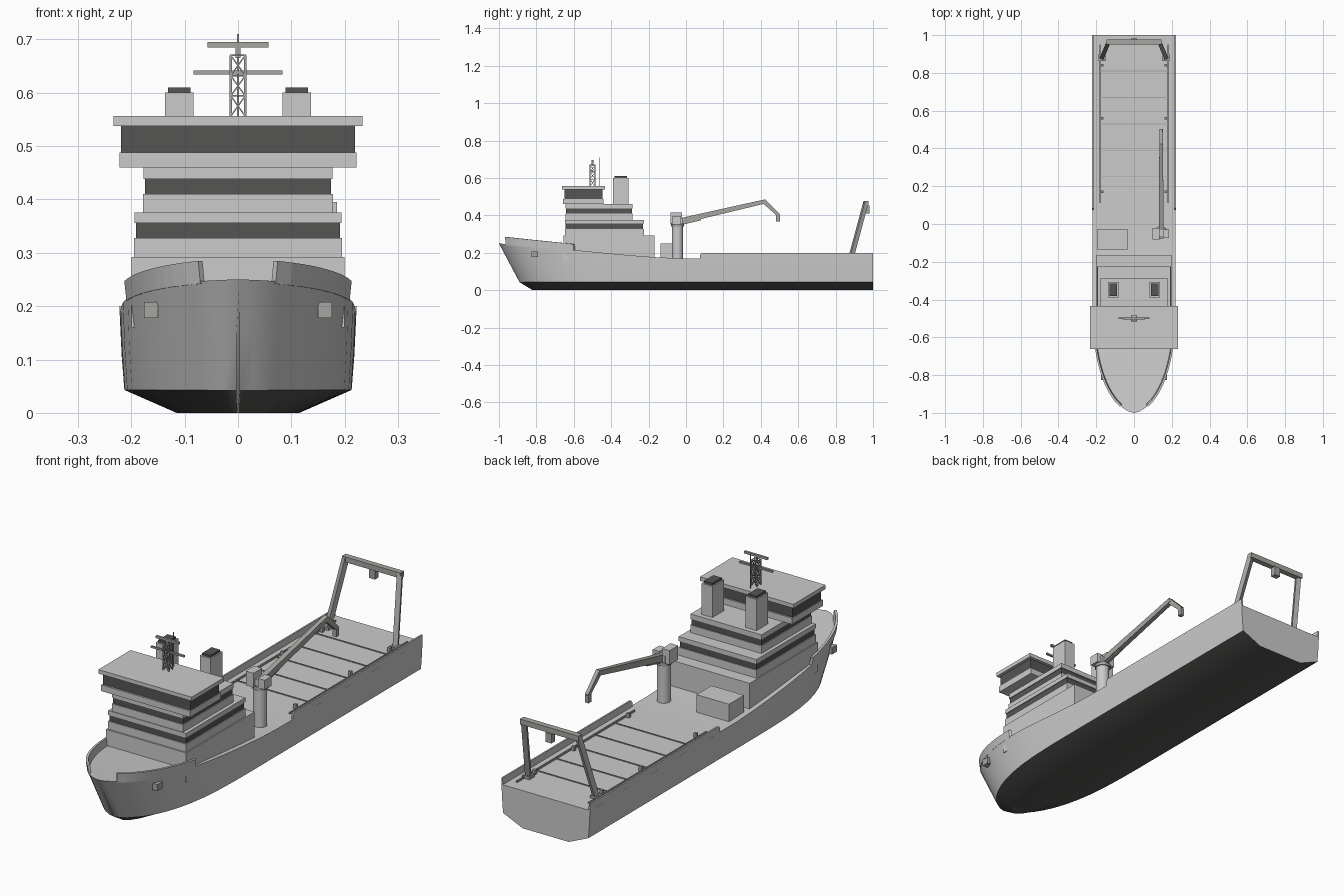
import bpy, bmesh
from mathutils import Vector

if "Cube" in bpy.data.objects:
    bpy.data.objects.remove(bpy.data.objects["Cube"])


def material(name, v):
    m = bpy.data.materials.new(name)
    m.diffuse_color = (v, v, v * 0.95, 1)
    m.use_nodes = True
    m.node_tree.nodes["Principled BSDF"].inputs["Base Color"].default_value = m.diffuse_color
    return m


LIGHT = material("light_paint", 0.57)
DARK = material("dark_paint", 0.09)
MID = material("equipment_paint", 0.38)


def finish(bm, name, *mats):
    bmesh.ops.recalc_face_normals(bm, faces=bm.faces)
    me = bpy.data.meshes.new(name)
    bm.to_mesh(me)
    bm.free()
    ob = bpy.data.objects.new(name, me)
    bpy.context.collection.objects.link(ob)
    for m in mats or (LIGHT,):
        me.materials.append(m)
    return ob


def loft(bm, rings, closed=True):
    """Skin a list of point rings, capping both ends."""
    vs = [[bm.verts.new(p) for p in r] for r in rings]
    n = len(vs[0])
    for a, b in zip(vs, vs[1:]):
        for i in range(n):
            j = (i + 1) % n
            bm.faces.new((a[i], a[j], b[j], b[i]))
    bm.faces.new(vs[0])
    bm.faces.new(vs[-1])


def add_box(bm, x0, x1, y0, y1, z0, z1):
    loft(bm, [[(x0, y0, z), (x1, y0, z), (x1, y1, z), (x0, y1, z)] for z in (z0, z1)])


def add_beam(bm, a, b, w0, w1=None, h0=None, h1=None):
    """Square bar from a to b, tapering from w0 x h0 to w1 x h1."""
    w1 = w1 or w0
    h0, h1 = h0 or w0, h1 or w1
    a, b = Vector(a), Vector(b)
    d = (b - a).normalized()
    side = d.cross(Vector((0, 0, 1)))
    side = side.normalized() if side.length > 0.01 else Vector((1, 0, 0))
    up = side.cross(d)
    loft(bm, [[p + side * w * i / 2 + up * h * j / 2 for i, j in ((-1, -1), (1, -1), (1, 1), (-1, 1))]
              for p, w, h in ((a, w0, h0), (b, w1, h1))])


def box(name, x0, x1, y0, y1, z0, z1, mat=LIGHT):
    bm = bmesh.new()
    add_box(bm, x0, x1, y0, y1, z0, z1)
    return finish(bm, name, mat)


def beam(name, a, b, *sizes, mat=MID):
    bm = bmesh.new()
    add_beam(bm, a, b, *sizes)
    return finish(bm, name, mat)


def cylinder(name, x, y, z0, z1, r, mat=LIGHT):
    bpy.ops.mesh.primitive_cylinder_add(vertices=24, radius=r, depth=z1 - z0, location=(x, y, (z0 + z1) / 2))
    ob = bpy.context.object
    ob.name = name
    ob.data.materials.append(mat)
    bpy.ops.object.shade_smooth_by_angle()


# Hull lines: sheer height and half-breadth along the length
SHEER = [(-1, .25), (-.8, .232), (-.6, .215), (-.4, .196), (-.2, .178), (-.05, .171), (.1, .17), (1, .17)]


def sheer(y):
    for (a, za), (b, zb) in zip(SHEER, SHEER[1:]):
        if y <= b:
            return za + (zb - za) * (y - a) / (b - a)
    return SHEER[-1][1]


def breadth(s):
    u = min(s / 0.4, 1)
    return max(0.015, (1 - (1 - u) ** 3.5) ** 0.6)


def level(s, stem, w):
    return w * breadth(s), stem + (1 - stem) * s


# Hull: lofted hard-chine sections with a raked stem
bm = bmesh.new()
rings = []
stations = [0, .004, .0125, .025, .04, .06, .085, .115, .15, .19, .24, .3, .36, .42, .475, .55, .7, .85, 1]
for s in stations:
    half = []
    for stem, w, f in ((-.82, .115, None), (-.89, .213, 0), (-.945, .218, .5), (-1, .221, 1)):
        x, y = level(s, stem, w)
        top = sheer(level(s, -1, 1)[1])
        half.append((x, y, 0 if f is None else .043 + (top - .043) * f))
    rings.append(half + [(-x, y, z) for x, y, z in reversed(half)])
loft(bm, rings)
for f in bm.faces:
    f.material_index = int(max(v.co.z for v in f.verts) < 0.05)
hull = finish(bm, "hull", LIGHT, DARK)
bpy.context.view_layer.objects.active = hull
hull.select_set(True)
bpy.ops.object.shade_smooth_by_angle()

# Bow and aft bulwarks, one plate per side
for sx, tag in ((1, "left"), (-1, "right")):
    bm = bmesh.new()
    rings = []
    for k in range(13):
        s = .018 + (.2 - .018) * k / 12
        x, y = level(s, -1, .221)
        z, h = sheer(y), .038 - .006 * k / 12
        o = .004
        rings.append([(sx * x, y, z - .005), (sx * (x + o), y - o, z + h),
                      (sx * (x - .004), y + o, z + h), (sx * (x - .008), y + 2 * o, z - .005)])
    loft(bm, rings)
    finish(bm, "bow_bulwark_" + tag)
    bm = bmesh.new()
    loft(bm, [[(sx * .2205, y, .16), (sx * .222, y, z), (sx * .215, y, z), (sx * .214, y, .16)]
              for y, z in ((.075, .19), (.085, .2), (1, .2))])
    finish(bm, "aft_bulwark_" + tag)
    # Anchor
    box("anchor_" + tag, *sorted((sx * .15, sx * .176)), -.825, -.79, .178, .208, MID)
    # Funnel with cap
    x = sx * .11
    box("funnel_" + tag, x - .027, x + .027, -.39, -.307, .455, .6)
    box("funnel_cap_" + tag, x - .021, x + .021, -.382, -.315, .6, .61, DARK)

# Superstructure tiers: half-width, front, back, bottom, top
tiers = [
    ("main_house", .2, -.655, -.168, .16, .292, LIGHT),
    ("second_deck_wall", .195, -.648, -.225, .292, .328, LIGHT),
    ("second_deck_windows", .191, -.644, -.229, .328, .356, DARK),
    ("second_deck_lip", .194, -.648, -.225, .356, .376, LIGHT),
    ("third_deck_wall", .178, -.645, -.285, .376, .41, LIGHT),
    ("third_deck_windows", .174, -.641, -.289, .41, .438, DARK),
    ("third_deck_lip", .177, -.645, -.285, .438, .46, LIGHT),
    ("bridge_wall", .222, -.658, -.44, .46, .488, LIGHT),
    ("bridge_windows", .219, -.65, -.447, .488, .538, DARK),
    ("bridge_roof", .233, -.663, -.433, .538, .556, LIGHT),
]
for name, w, y0, y1, z0, z1, m in tiers:
    box(name, -w, w, y0, y1, z0, z1, m)

# Lattice mast with radar bars
bm = bmesh.new()
r, my, z0, bays, bh = .0135, -.5, .556, 3, .038
corners = [(-r, -r), (r, -r), (r, r), (-r, r)]
for i in range(4):
    (ax, ay), (bx, by) = corners[i], corners[(i + 1) % 4]
    add_beam(bm, (ax, my + ay, z0), (ax, my + ay, z0 + bays * bh), .004)
    for k in range(bays):
        za, zb = z0 + k * bh, z0 + (k + 1) * bh
        add_beam(bm, (ax, my + ay, zb), (bx, my + by, zb), .003)
        add_beam(bm, (ax, my + ay, za), (bx, my + by, zb), .0025)
        add_beam(bm, (bx, my + by, za), (ax, my + ay, zb), .0025)
finish(bm, "lattice_mast", MID)
box("mast_crossbar", -.083, .083, my - .004, my + .004, .634, .642, MID)
box("radar_post", -.005, .005, my - .005, my + .005, .665, .686, MID)
box("radar_bar", -.057, .057, my - .005, my + .005, .685, .695, MID)
beam("whip_antenna", (0, -.46, .55), (0, -.46, .71), .003)

# Deck crane
cx, cy = .142, -.045
box("deck_locker", -.195, -.033, -.135, -.028, .16, .25)
cylinder("crane_pedestal", cx, cy, .16, .345, .029)
cylinder("crane_collar", cx, cy, .34, .356, .034, MID)
box("crane_cab", .097, .135, -.083, -.022, .352, .416)
box("crane_winch", .153, .186, -.075, -.028, .352, .395)
box("crane_slew_base", .118, .168, -.07, -.02, .352, .385)
beam("crane_boom", (.144, -.03, .37), (.144, .425, .475), .024, .02, .03, .022)
beam("crane_boom_cylinder", (.144, -.02, .357), (.144, .08, .381), .014)
beam("crane_jib", (.144, .415, .477), (.144, .497, .4), .018, .016, .024, .018)
box("crane_hook_block", .135, .153, .482, .502, .368, .402, MID)

# Stern gantry with hanging block
bm = bmesh.new()
for sx in (1, -1):
    add_beam(bm, (sx * .17, .88, .165), (sx * .135, .962, .47), .022)
    add_box(bm, sx * .17 - .018, sx * .17 + .018, .862, .9, .165, .183)
add_box(bm, -.146, .146, .95, .976, .452, .476)
finish(bm, "stern_gantry", MID)
box("gantry_block", -.015, .015, .955, .981, .41, .452, MID)

# Working deck: cross battens, side rails and bollards
bm = bmesh.new()
for y in (.25, .39, .53, .67, .81):
    add_box(bm, -.18, .18, y - .002, y + .002, .168, .174)
finish(bm, "deck_battens", MID)
bm = bmesh.new()
for sx in (1, -1):
    add_box(bm, sx * .18 - .003, sx * .18 + .003, .11, .95, .168, .178)
finish(bm, "deck_rails", MID)
bm = bmesh.new()
for y in (.17, .56, .84):
    for sx in (1, -1):
        add_box(bm, sx * .168 - .007, sx * .168 + .007, y - .007, y + .007, .168, .19)
finish(bm, "bollards", MID)
